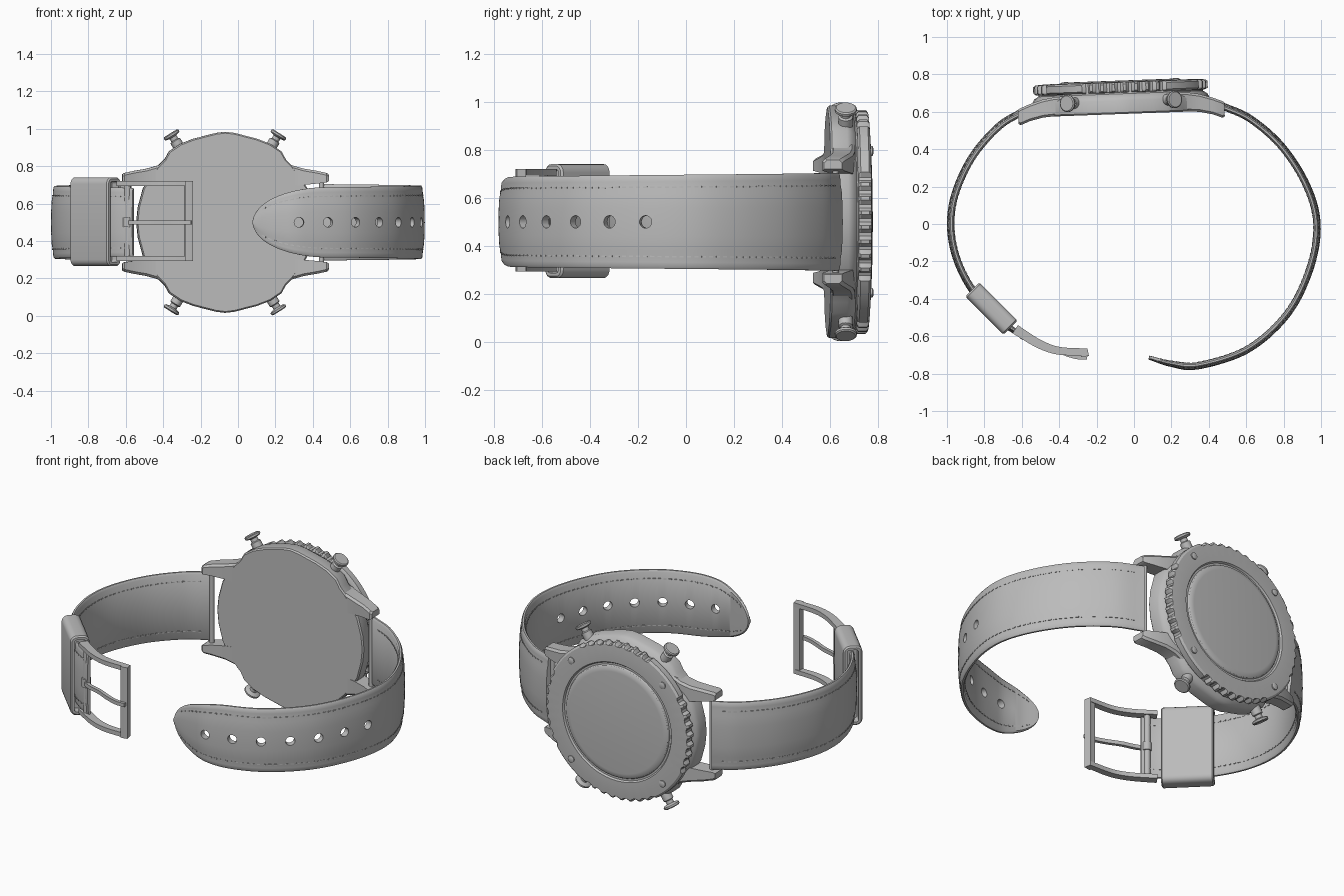
import bpy, bmesh, math
from mathutils import Vector, Matrix

if "Cube" in bpy.data.objects:
    bpy.data.objects.remove(bpy.data.objects["Cube"], do_unlink=True)

GREY = bpy.data.materials.new("plain grey")
GREY.use_nodes = True
GREY.diffuse_color = (0.5, 0.5, 0.5, 1)
GREY.node_tree.nodes["Principled BSDF"].inputs["Base Color"].default_value = (0.5, 0.5, 0.5, 1)

# Watch head frame: slightly turned, local y is depth toward the dial
HEAD = Matrix.Translation((-0.07, 0.66, 0.5)) @ Matrix.Rotation(math.radians(2.1), 4, 'Z')
MID = 0.5


def make(name, bm, matrix=Matrix(), angle=35):
    bmesh.ops.recalc_face_normals(bm, faces=bm.faces)
    bm.transform(matrix)
    mesh = bpy.data.meshes.new(name)
    bm.to_mesh(mesh)
    bm.free()
    mesh.materials.append(GREY)
    obj = bpy.data.objects.new(name, mesh)
    bpy.context.collection.objects.link(obj)
    smooth(obj, angle)
    return obj


def smooth(obj, angle=35):
    bpy.ops.object.select_all(action='DESELECT')
    obj.select_set(True)
    bpy.context.view_layer.objects.active = obj
    bpy.ops.object.shade_smooth_by_angle(angle=math.radians(angle))


def add_loft(bm, rings):
    vs = [[bm.verts.new(p) for p in r] for r in rings]
    n = len(vs[0])
    for a, b in zip(vs, vs[1:]):
        for i in range(n):
            j = (i + 1) % n
            bm.faces.new((a[i], a[j], b[j], b[i]))
    bm.faces.new(vs[0][::-1])
    bm.faces.new(vs[-1])


def loft(name, rings, matrix=Matrix(), angle=35):
    bm = bmesh.new()
    add_loft(bm, rings)
    return make(name, bm, matrix, angle)


def lathe(name, origin, axis, profile, matrix=Matrix(), n=24):
    """Turned part: profile is (distance along axis, radius)."""
    o, axis = Vector(origin), Vector(axis).normalized()
    q = axis.to_track_quat('Z', 'Y')
    rings = [[o + axis * d + q @ Vector((r * math.cos(a), r * math.sin(a), 0))
              for a in (math.tau * i / n for i in range(n))] for d, r in profile]
    return loft(name, rings, matrix)


def make_path(points):
    """Smooth curve in the xy plane; returns its length and an arc-length sampler."""
    p = [Vector(q) for q in points]
    p = [2 * p[0] - p[1]] + p + [2 * p[-1] - p[-2]]
    dense = []
    for a, b, c, d in zip(p, p[1:], p[2:], p[3:]):
        for k in range(24):
            t = k / 24
            dense.append(0.5 * (2 * b + (c - a) * t + (2 * a - 5 * b + 4 * c - d) * t * t
                                + (3 * b - a - 3 * c + d) * t ** 3))
    dense.append(p[-2])
    acc = [0]
    for a, b in zip(dense, dense[1:]):
        acc.append(acc[-1] + (b - a).length)

    def at(s):
        i = 0
        while i < len(acc) - 2 and acc[i + 1] < s:
            i += 1
        t = (dense[i + 1] - dense[i]).normalized()
        pos = dense[i] + t * (s - acc[i])
        return pos, t, Vector((-t.y, t.x))
    return acc[-1], at


# ---- Case body: mirrored quarter outline, stepped in depth
quarter = [(0, .484), (.05, .478), (.10, .465), (.17, .447), (.24, .42), (.30, .38), (.325, .335),
           (.36, .30), (.40, .25), (.44, .18), (.467, .08), (.475, 0)]
half = quarter + [(x, -z) for x, z in quarter[-2::-1]]
outline = half + [(-x, z) for x, z in half[-2:0:-1]]
loft("case_body", [[(x * k, d, z * k) for x, z in outline] for d, k in
                   ((-.072, .985), (-.064, 1), (.0, 1), (.022, .975), (.036, .93), (.05, .92))], HEAD, 30)

# ---- Lugs and spring pins
lug = [(.30, .19, .335, -.07, .034), (.36, .195, .304, -.071, .03), (.42, .20, .287, -.076, .02),
       (.49, .207, .275, -.092, -.002), (.54, .213, .264, -.112, -.022), (.552, .22, .257, -.105, -.03)]
for sx, side in ((1, "left"), (-1, "right")):
    for sz, level in ((1, "upper"), (-1, "lower")):
        rings = []
        for x, z0, z1, d0, d1 in lug:
            c = .012
            rings.append([(sx * x, d, sz * z) for d, z in
                          ((d0, z0), (d1, z0), (d1, z1 - c), (d1 - c, z1), (d0 + c, z1), (d0, z1 - c))])
        loft(f"{level}_{side}_lug", rings, HEAD, 30)
    lathe(f"{side}_spring_pin", (sx * .515, -.055, -.23), (0, 0, 1), ((0, .013), (.46, .013)), HEAD, 12)

# ---- Bezel with four toothed arcs, and the raised glass
N = 192
profile = [(.43, .04), (.455, .045), (.467, .053), (.467, .088), (.455, .097), (.40, .101), (.352, .100),
           (.345, .090), (.334, .090), (.330, .098), (.318, .105), (.30, .107)]
rings = []
for r, d in profile:
    ring = []
    for i in range(N):
        quarter_pos = (i + N // 8) % (N // 4)
        notch = 8 <= quarter_pos < 40 and i % 4 in (0, 1)
        rr = min(r, .449) if notch else r
        a = math.tau * i / N
        ring.append((rr * math.cos(a), d, rr * math.sin(a)))
    rings.append(ring)
loft("bezel_and_glass", rings, HEAD, 30)

# ---- Bezel rivets and push buttons
for sx, side in ((1, "left"), (-1, "right")):
    for sz, level in ((1, "upper"), (-1, "lower")):
        lathe(f"{level}_{side}_rivet", (sx * .295, .09, sz * .295), (0, 1, 0),
              ((0, .02), (.016, .02), (.019, .014)), HEAD, 16)
        lathe(f"{level}_{side}_button", (sx * .20, -.005, sz * .33), (sx * .53, 0, sz * .85),
              ((0, .03), (.125, .03), (.13, .021), (.148, .021), (.152, .040), (.157, .046),
               (.167, .046), (.172, .040)), HEAD)

# ---- Straps: padded cross-section as (share of half width, outward offset)
upper = [(-1, .004), (-.95, .010), (-.86, .012), (-.76, .013), (-.6, .019), (-.3, .022), (0, .023)]
section = upper + [(-w, h) for w, h in upper[-2::-1]]
section += [(1, -.006), (.94, -.014), (0, -.016), (-.94, -.014), (-1, -.006)]


def strap(name, points, sign, half_width):
    length, at = make_path(points)
    n = 110
    rings = []
    for k in range(n + 1):
        s = length * math.sin(math.pi / 2 * k / n)
        p, t, nrm = at(s)
        w = half_width(s, length)
        thin = .55 + .45 * min(1, (length - s) / .2)
        rings.append([(p.x + nrm.x * h * sign * thin, p.y + nrm.y * h * sign * thin, MID + f * w)
                      for f, h in section])
    band = loft(name, rings, angle=40)
    # stitches run through the band along both edges
    bm = bmesh.new()
    s = .06
    while s < length - .05:
        thin = .55 + .45 * min(1, (length - s) / .2)
        for f in (-.74, .74):
            rows = []
            for q in (s, s + .017):
                p, t, nrm = at(q)
                z = MID + f * half_width(q, length)
                rows.append([(p.x + nrm.x * h * sign * thin, p.y + nrm.y * h * sign * thin, z + e)
                             for h, e in ((-.0175, -.003), (-.0175, .003), (.0165, .003), (.0165, -.003))])
            add_loft(bm, rows)
        s += .03
    make(name + "_stitches", bm)
    return band, length, at


def tip_width(s, length):
    u = min(1, (length - s) / .40)
    return max(.012, (.204 - .02 * s / length) * math.sqrt(max(0, 1 - (1 - u) ** 2)))


long_strap, length, at = strap(
    "long_strap", [(.46, .632), (.62, .56), (.79, .41), (.92, .205), (.975, 0), (.94, -.23), (.82, -.475),
                   (.61, -.665), (.35, -.753), (.2, -.745), (.08, -.712)], 1, tip_width)
strap("buckle_strap", [(-.59, .60), (-.72, .52), (-.86, .36), (-.95, .17), (-.977, 0), (-.95, -.17),
                       (-.875, -.33), (-.77, -.455), (-.66, -.555), (-.56, -.61)], -1,
      lambda s, l: .204 - .02 * s / l)

# ---- Punched holes in the long strap
for k in range(7):
    p, t, nrm = at(length - .25 - .155 * k)
    cutter = lathe("hole_cutter", (p.x - nrm.x * .06, p.y - nrm.y * .06, MID), (nrm.x, nrm.y, 0),
                   ((0, .026), (.12, .026)), n=20)
    cutter.hide_render = True
    mod = long_strap.modifiers.new("hole", 'BOOLEAN')
    mod.operation, mod.object = 'DIFFERENCE', cutter
    bpy.context.view_layer.objects.active = long_strap
    bpy.ops.object.modifier_apply(modifier=mod.name)
    bpy.data.objects.remove(cutter, do_unlink=True)
smooth(long_strap, 40)

# ---- Keeper loop: rounded sleeve around the buckle strap
bm = bmesh.new()
bmesh.ops.create_cube(bm, size=1)
bmesh.ops.scale(bm, vec=(.272, .106, .475), verts=bm.verts)
along = [e for e in bm.edges if abs(e.verts[0].co.x - e.verts[1].co.x) > .1]
bmesh.ops.bevel(bm, geom=along, offset=.035, segments=4, profile=.5, affect='EDGES')
ends = [f for f in bm.faces if abs(f.normal.x) > .9]
bmesh.ops.inset_individual(bm, faces=ends, thickness=.008, depth=.008)
bmesh.ops.inset_individual(bm, faces=ends, thickness=.014, depth=0)
bmesh.ops.inset_individual(bm, faces=ends, thickness=.001, depth=-.05)
make("keeper_loop", bm, Matrix.Translation((-.762, -.452, .503)) @ Matrix.Rotation(math.radians(-45), 4, 'Z'))

# ---- Buckle: two curved arms, cross bar, pin and prong


def bar(name, points, half_thick, z0, z1, steps=16):
    total, sample = make_path(points)
    rings = []
    for k in range(steps + 1):
        p, t, nrm = sample(total * k / steps)
        h = half_thick(k / steps)
        a, b = p + nrm * h, p - nrm * h
        rings.append([(a.x, a.y, z0), (a.x, a.y, z1), (b.x, b.y, z1), (b.x, b.y, z0)])
    loft(name, rings)


arm = [(-.635, -.562), (-.59, -.592), (-.5, -.645), (-.40, -.678), (-.25, -.684)]
for name, z0 in (("lower_buckle_arm", .294), ("upper_buckle_arm", .694)):
    bar(name, arm, lambda u: .026 - .008 * u, z0, z0 + .026)
bar("buckle_cross_bar", [(-.284, -.69), (-.265, -.689), (-.245, -.685)], lambda u: .020, .294, .72, 2)
lathe("buckle_pin", (-.59, -.592, .294), (0, 0, 1), ((0, .018), (.426, .018)), n=16)
bar("buckle_prong", [(-.60, -.60), (-.54, -.632), (-.46, -.655), (-.38, -.69), (-.31, -.712), (-.25, -.714)],
    lambda u: .010, .489, .511)
lathe("prong_collar", (-.59, -.594, .475), (0, 0, 1), ((0, .026), (.05, .026)), n=16)
